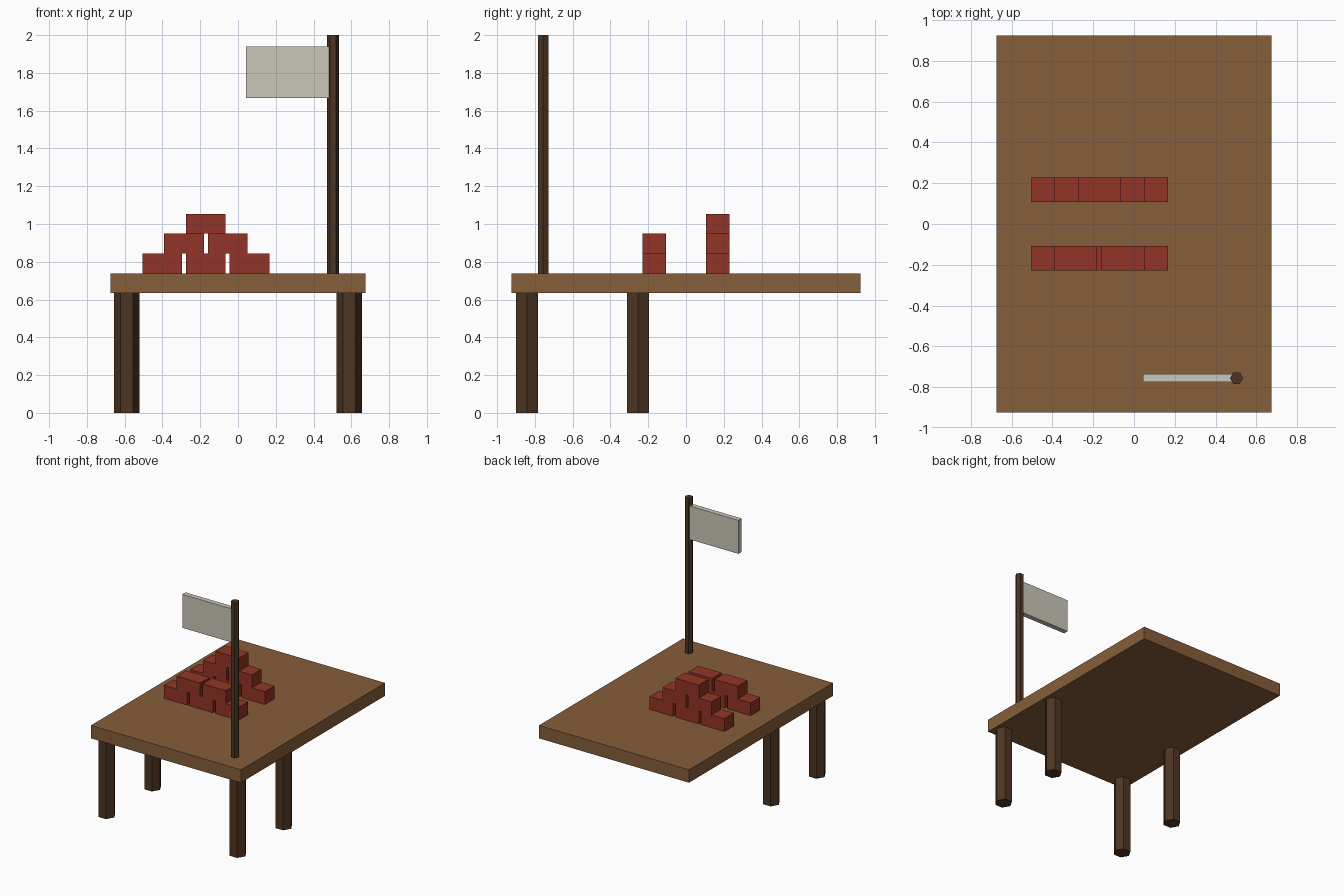
import bpy, bmesh
from mathutils import Matrix, Vector

if "Cube" in bpy.data.objects:
    bpy.data.objects.remove(bpy.data.objects["Cube"])


def material(name, rgb):
    m = bpy.data.materials.new(name)
    m.diffuse_color = (*rgb, 1)
    m.use_nodes = True
    m.node_tree.nodes["Principled BSDF"].inputs["Base Color"].default_value = m.diffuse_color
    return m


wood = material("wood", (0.24, 0.112, 0.042))
dark_wood = material("dark wood", (0.075, 0.035, 0.016))
brick_red = material("brick red", (0.29, 0.034, 0.019))
cloth = material("cloth", (0.6, 0.57, 0.49))


def finish(name, bm, mat):
    me = bpy.data.meshes.new(name)
    bm.to_mesh(me)
    bm.free()
    me.materials.append(mat)
    bpy.context.collection.objects.link(bpy.data.objects.new(name, me))


def box(name, lo, hi, mat):
    lo, hi = Vector(lo), Vector(hi)
    bm = bmesh.new()
    bmesh.ops.create_cube(bm, size=1, matrix=Matrix.Translation((lo + hi) / 2)
                          @ Matrix.Diagonal((*(hi - lo), 1)))
    finish(name, bm, mat)


def hex_post(name, x, y, z0, z1, r, mat):
    # six-sided post with corners pointing along x
    bm = bmesh.new()
    ring = [Vector((r, 0, 0)) @ Matrix.Rotation(-i * 1.0471976, 3, 'Z') for i in range(6)]
    face = bm.faces.new([bm.verts.new((x + p.x, y + p.y, z0)) for p in ring])
    top = bmesh.ops.extrude_face_region(bm, geom=[face], use_keep_orig=True)["geom"]
    bmesh.ops.translate(bm, vec=(0, 0, z1 - z0),
                        verts=[g for g in top if isinstance(g, bmesh.types.BMVert)])
    bmesh.ops.recalc_face_normals(bm, faces=bm.faces)
    finish(name, bm, mat)


TOP = 0.739

# Table top and its four legs, which sit under the front part
box("table_top", (-0.674, -0.924, 0.634), (0.674, 0.924, TOP), wood)
for side, x in (("left", -0.589), ("right", 0.589)):
    for place, y in (("front", -0.842), ("middle", -0.254)):
        hex_post(f"{place}_{side}_leg", x, y, 0, TOP - 0.001, 0.067, dark_wood)

# Flag on its pole
hex_post("flag_pole", 0.503, -0.756, TOP - 0.03, 2.0, 0.032, dark_wood)
box("flag", (0.043, -0.776, 1.667), (0.49, -0.735, 1.939), cloth)

# Two stacked brick walls: the front one lacks the top brick
W, D, H, STEP = 0.21, 0.122, 0.105, 0.231
for wall, y, rows in (("front", -0.168, 2), ("back", 0.168, 3)):
    for row in range(rows):
        count = 3 - row
        for i in range(count):
            x = -0.17 + (i - (count - 1) / 2) * STEP
            z = TOP + row * H
            box(f"{wall}_brick_{row + 1}_{i + 1}", (x - W / 2, y - D / 2, z),
                (x + W / 2, y + D / 2, z + H), brick_red)
